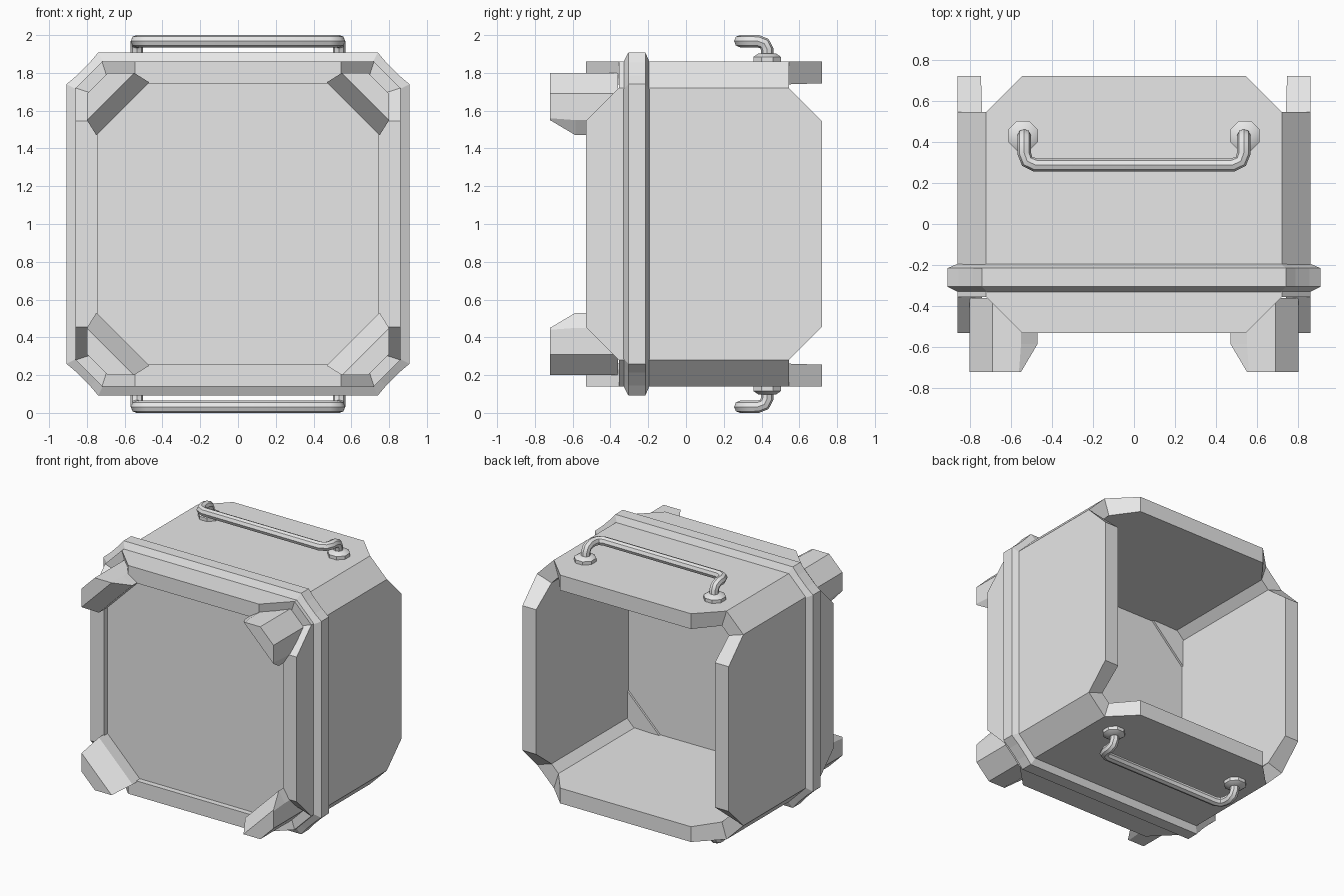
import bpy, bmesh, math
from mathutils import Matrix, Vector

if "Cube" in bpy.data.objects:
    bpy.data.objects.remove(bpy.data.objects["Cube"])

grey = bpy.data.materials.new("plain_grey")
grey.diffuse_color = (0.8, 0.8, 0.8, 1)
grey.use_nodes = True
grey.node_tree.nodes["Principled BSDF"].inputs["Base Color"].default_value = grey.diffuse_color
MID = Vector((0, 0, 1))          # centre of the box in x and z


def finish(name, bm, outward=True):
    bmesh.ops.remove_doubles(bm, verts=bm.verts, dist=0.0005)
    if outward:
        bmesh.ops.recalc_face_normals(bm, faces=bm.faces)
    me = bpy.data.meshes.new(name)
    bm.to_mesh(me)
    bm.free()
    ob = bpy.data.objects.new(name, me)
    bpy.context.collection.objects.link(ob)
    me.materials.append(grey)
    return ob


def face(bm, pts):
    return bm.faces.new([bm.verts.new(p) for p in pts])


def loft(bm, loops, cap=False):
    """Skin a list of equal closed loops of points."""
    rings = [[bm.verts.new(p) for p in lp] for lp in loops]
    n = len(rings[0])
    for a, b in zip(rings, rings[1:]):
        for i in range(n):
            bm.faces.new((a[i], a[(i + 1) % n], b[(i + 1) % n], b[i]))
    if cap:
        bm.faces.new(rings[0])
        bm.faces.new(rings[-1])


def around(points, y):
    """Repeat a top-right corner profile at all four corners."""
    out = []
    for k in range(4):
        r = Matrix.Rotation(k * math.pi / 2, 3, 'Y')
        out += [r @ Vector((x, y, z)) + MID for x, z in points]
    return out


def solidify(ob, t):
    m = ob.modifiers.new("thickness", 'SOLIDIFY')
    m.thickness, m.offset, m.use_even_offset = t, -1, True


# Hollow shell: four panels with clipped ends joined by corner bevels
H, C, E = 0.86, 0.72, 0.545
Y0, Y1, N0, N1 = -0.53, 0.72, -0.355, 0.545
bm = bmesh.new()
panel = [(-E, Y1), (-C, N1), (-C, N0), (-E, Y0),
         (E, Y0), (C, N0), (C, N1), (E, Y1)]
bevel = [(C, N0, H), (H, N0, C), (H, N1, C), (C, N1, H)]
for k in range(4):
    r = Matrix.Rotation(k * math.pi / 2, 3, 'Y')
    face(bm, [r @ Vector((x, y, H)) + MID for x, y in panel])
    face(bm, [r @ Vector(p) + MID for p in bevel])
bmesh.ops.remove_doubles(bm, verts=bm.verts, dist=0.0005)
for f in bm.faces:
    f.normal_update()
    if f.normal.dot(f.calc_center_median() - Vector((0, 0.1, 1))) < 0:
        f.normal_flip()
solidify(finish("shell", bm, False), 0.115)

# Front panel: octagonal slab slightly recessed in the shell
bm = bmesh.new()
P = [(0.67, 0.746), (0.746, 0.67)]
loft(bm, [around(P, -0.49), around(P, -0.375)], cap=True)
finish("front_panel", bm)

# Raised band around the shell
bm = bmesh.new()
outer = [(0.74, 0.908), (0.785, 0.855), (0.855, 0.785), (0.908, 0.74)]
inner = [(0.71, 0.85), (0.74, 0.82), (0.82, 0.74), (0.85, 0.71)]
loft(bm, [around(inner, -0.335), around(outer, -0.305),
          around(outer, -0.215), around(inner, -0.19), around(inner, -0.335)])
finish("band", bm)

# Corner bumpers on the front
back = [(0.47, 0.75), (0.55, 0.80), (0.69, 0.80),
        (0.80, 0.69), (0.80, 0.55), (0.75, 0.47)]
tip = [(0.55, 0.80), (0.56, 0.80), (0.69, 0.80),
       (0.80, 0.69), (0.80, 0.56), (0.80, 0.55)]
for sx, hside in ((1, "right"), (-1, "left")):
    for sz, vside in ((1, "top"), (-1, "bottom")):
        bm = bmesh.new()
        loft(bm, [[(sx * x, y, 1 + sz * z) for x, z in prof]
                  for prof, y in ((back, -0.36), (back, -0.585), (tip, -0.72))],
             cap=True)
        finish(f"bumper_{vside}_{hside}", bm)

# Handles on top and bottom: bent bar with two round mounts
half = [(0.535, 0.43, 0.85), (0.535, 0.43, 0.925), (0.535, 0.415, 0.955),
        (0.535, 0.38, 0.968), (0.535, 0.345, 0.968), (0.52, 0.305, 0.968),
        (0.48, 0.287, 0.968)]
path = half + [(-x, y, z) for x, y, z in reversed(half)]
for s, side in ((1, "top"), (-1, "bottom")):
    cu = bpy.data.curves.new("bar", 'CURVE')
    cu.dimensions = '3D'
    cu.bevel_depth, cu.bevel_resolution = 0.033, 2
    sp = cu.splines.new('POLY')
    sp.points.add(len(path) - 1)
    for p, (x, y, z) in zip(sp.points, path):
        p.co = (x, y, 1 + s * z, 1)
    tmp = bpy.data.objects.new("bar", cu)
    bpy.context.collection.objects.link(tmp)
    bpy.context.view_layer.update()
    bm = bmesh.new()
    me = bpy.data.meshes.new_from_object(
        tmp.evaluated_get(bpy.context.evaluated_depsgraph_get()))
    bm.from_mesh(me)
    bpy.data.objects.remove(tmp)
    bpy.data.meshes.remove(me)
    parts = [finish(f"handle_{side}", bm)]
    for sx, hside in ((1, "right"), (-1, "left")):
        bm = bmesh.new()
        loft(bm, [[(sx * 0.54 + r * math.cos((i + .5) * math.pi / 4),
                    0.43 + r * math.sin((i + .5) * math.pi / 4), 1 + s * z)
                   for i in range(8)]
                  for r, z in ((0.078, 0.85), (0.078, 0.885), (0.05, 0.903))],
             cap=True)
        parts.append(finish(f"mount_{side}_{hside}", bm))
    for ob in bpy.context.selected_objects:
        ob.select_set(False)
    for ob in parts:
        ob.select_set(True)
    bpy.context.view_layer.objects.active = parts[0]
    bpy.ops.object.shade_smooth_by_angle(angle=math.radians(40))
